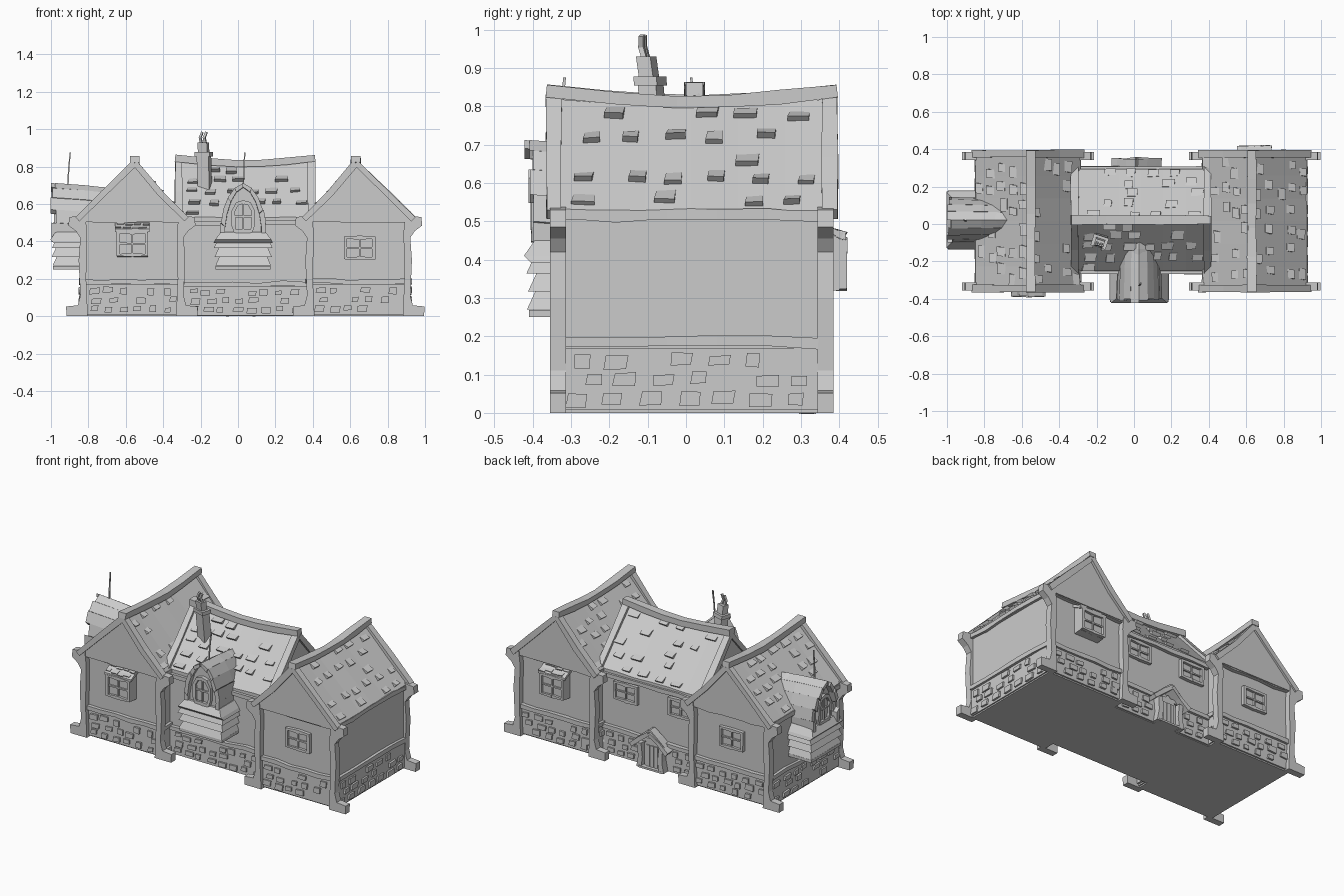
import bpy, bmesh, random
from math import radians
from mathutils import Matrix, Vector as V

if "Cube" in bpy.data.objects:
    bpy.data.objects.remove(bpy.data.objects["Cube"])
random.seed(7)
I = Matrix()
rnd = random.uniform
Y, Z = (0, 1, 0), (0, 0, 1)

def finish(name, bm, M):
    bm.transform(M)
    bmesh.ops.recalc_face_normals(bm, faces=bm.faces)
    me = bpy.data.meshes.new(name)
    bm.to_mesh(me)
    bm.free()
    ob = bpy.data.objects.new(name, me)
    bpy.context.collection.objects.link(ob)

def add_loft(bm, rings):
    rs = [[bm.verts.new(p) for p in r] for r in rings]
    n = len(rs[0])
    for a, b in zip(rs, rs[1:]):
        for i in range(n):
            bm.faces.new((a[i], a[(i + 1) % n], b[(i + 1) % n], b[i]))
    bm.faces.new(rs[0])
    bm.faces.new(rs[-1])

def loft(name, rings, M=I):
    bm = bmesh.new()
    add_loft(bm, rings)
    finish(name, bm, M)

def rect(x0, x1, y0, y1, z):
    return [(x0, y0, z), (x1, y0, z), (x1, y1, z), (x0, y1, z)]

def box(name, x0, x1, y0, y1, z0, z1, M=I):
    loft(name, [rect(x0, x1, y0, y1, z0), rect(x0, x1, y0, y1, z1)], M)

def prism(name, xz, y0, y1, M=I):
    loft(name, [[(x, y, z) for x, z in xz] for y in (y0, y1)], M)

def beam(name, path, w, h, M=I, ref=Z, rough=.15):
    """Hewn square timber swept along a path."""
    P, rings = [V(p) for p in path], []
    for i, p in enumerate(P):
        t = (P[min(i + 1, len(P) - 1)] - P[max(i - 1, 0)]).normalized()
        s = t.cross(V(ref)).normalized()
        u = s.cross(t)
        a, b = w / 2 * rnd(1 - rough, 1 + rough), h / 2 * rnd(1 - rough, 1 + rough)
        rings.append([p + s * a * i_ + u * b * j for i_, j in ((-1, -1), (1, -1), (1, 1), (-1, 1))])
    loft(name, rings, M)

def wavy(a, b, n=5, k=.006):
    a, b = V(a), V(b)
    return [a.lerp(b, i / n) + V((0, 0, rnd(-k, k))) for i in range(n + 1)]

def scatter(name, o, u, v, cols, rows, w, h, t, M=I, keep=.85, wedge=False, skip=None):
    """Loose stones or shingles over the parallelogram o, u, v."""
    o, u, v = V(o), V(u), V(v)
    un, vn = u.normalized(), v.normalized()
    n = un.cross(vn)
    bm = bmesh.new()
    for r in range(rows):
        for c in range(cols):
            if rnd(0, 1) > keep:
                continue
            p = o + u * ((c + .5 + .3 * (r % 2 - .5) + rnd(-.15, .15)) / cols) + v * ((r + .5 + rnd(-.15, .15)) / rows)
            if skip and skip(p):
                continue
            a, b, d = w / 2 * rnd(.7, 1.2), h / 2 * rnd(.8, 1.15), t * rnd(.7, 1.2)
            q = [(-a, -b), (a * rnd(.8, 1), -b * rnd(.8, 1.2)), (a, b), (-a * rnd(.7, 1), b * rnd(.7, 1.1))]
            add_loft(bm, [[p + un * x + vn * y - n * .015 for x, y in q],
                          [p + un * x + vn * y + n * (d if y < 0 or not wedge else .001) for x, y in q]])
    finish(name, bm, M)

def window(M, w, h, arch=0, bars=1):
    """Framed window facing -y with its sill centre at the origin."""
    if arch:
        pts = [(0, 0), (w * .42, .0), (w / 2, h * .2), (w / 2, h * .7), (w * .3, h * .95), (0, h)]
    else:
        pts = [(0, 0), (w / 2, 0), (w / 2, h), (0, h)]
    ring = pts + [(-x, z) for x, z in pts[-2::-1]]
    prism("window_pane", ring[:-1], -.006, .02, M)
    beam("window_frame", [(x, -.006, z) for x, z in ring], .02, .03, M, Y)
    for i in range(bars):
        x = w * ((i + 1) / (bars + 1) - .5)
        beam("window_mullion", [(x, -.006, 0), (x, -.006, h)], .009, .018, M, Y)
    beam("window_crossbar", [(-w / 2, -.006, h * .5), (w / 2, -.006, h * .5)], .009, .018, M, Y)

def roof(name, half, ridge_x, length, eave, ridge, M):
    """Sagging gable roof running along y."""
    rings = []
    for i in range(7):
        k = i / 3 - 1
        z = ridge - .018 * (1 - k * k)
        rings.append([(-half, k * length, eave - .025), (half, k * length, eave - .025), (half, k * length, eave + rnd(-.004, .004)),
                      (ridge_x, k * length, z), (-half, k * length, eave + rnd(-.004, .004))])
    loft(name, rings, M)
    for s in (-1, 1):
        scatter(name + "_shingles", (s * half, -s * length * .93, eave), (0, s * length * 1.86, 0),
                (ridge_x - s * half, 0, ridge - eave - .012), 6, 5, .06, .042, .018, M, .62, True)
        for e in (-1, 1):
            y = e * (length - .005)
            beam(name + "_barge", [(s * (half + .012), y, eave - .012), (s * half * .55, y, eave + (ridge - eave) * .43),
                                   (ridge_x, y, ridge)], .034, .04, M, Y)
    beam(name + "_ridge_beam", [(ridge_x, length * k * 1.04, ridge + .002 + .03 * abs(k) ** 1.5 - .012)
                                for k in (-1, -.6, -.25, .1, .5, 1)], .05, .035, M)

# Two gabled wings, the right one a half turn of the left
def wing(M):
    box("wing_wall", -.265, .265, -.335, .335, 0, .52, M)
    box("wing_stone_base", -.273, .273, -.345, .345, .008, .17, M)
    post = [(.236, 0), (.35, 0), (.352, .052), (.29, .058), (.276, .11), (.285, .3), (.276, .42),
            (.30, .455), (.34, .485), (.335, .53), (.25, .54), (.24, .45), (.245, .2)]
    for e in (-1, 1):
        for s in (-1, 1):
            prism("corner_post", [(s * x, z) for x, z in post], e * .328, e * .37, M)
        for z in (.185, .515):
            beam("wing_cross_beam", wavy((-.25, e * .345, z), (.25, e * .345, z)), .028, .026, M)
            beam("wing_side_beam", wavy((e * .27, -.33, z), (e * .27, .33, z)), .026, .026, M)
        scatter("wing_stones", (-e * -.24 if e > 0 else -.24, e * .345, .015), (-e * .48, 0, 0), (0, 0, .145), 6, 3, .05, .032, .011, M)
        scatter("wing_side_stones", (e * .273, -e * .32, .015), (0, e * .64, 0), (0, 0, .145), 7, 3, .055, .032, .011, M)
    roof("wing_roof", .28, .015, .365, .53, .82, M)
    # Boxed window on one face, flat window on the other
    F = M @ Matrix.Translation((.002, -.335, 0))
    loft("box_window", [[(x, .01, .315), (x, -.05, .32), (x, -.05, .455), (x, .01, .49)] for x in (-.083, .083)], F)
    loft("box_window_lid", [[(x, .01, .485), (x, -.068, .45), (x, -.068, .465), (x, .01, .505)] for x in (-.093, .093)], F)
    scatter("lid_shingles", (-.085, -.066, .465), (.17, 0, 0), (0, .07, .036), 4, 2, .04, .03, .008, F, .9, True)
    window(F @ Matrix.Translation((0, -.05, .328)), .15, .12)
    window(M @ Matrix.Translation((-.005, .335, .31)) @ Matrix.Rotation(radians(180), 4, 'Z'), .15, .11)

LEFT = Matrix.Translation((-.567, .015, 0))
RIGHT = Matrix.Translation((.645, .015, 0)) @ Matrix.Rotation(radians(180), 4, 'Z')
wing(LEFT)
wing(RIGHT)

# Middle range with its ridge running sideways
box("hall_wall", -.31, .39, -.245, .285, 0, .53)
box("hall_stone_base", -.31, .39, -.255, .295, .004, .16)
scatter("hall_front_stones", (-.27, -.255, .012), (.62, 0, 0), (0, 0, .14), 8, 3, .05, .03, .011)
scatter("hall_back_stones", (.35, .295, .012), (-.62, 0, 0), (0, 0, .14), 8, 3, .05, .03, .011,
        skip=lambda p: abs(p.x - .015) < .1)
for y in (-.255, .295):
    beam("hall_sill_beam", wavy((-.29, y, .172), (.37, y, .172)), .028, .024)
    beam("hall_eave_beam", wavy((-.29, y, .5), (.37, y, .5)), .026, .024)
roof("hall_roof", .272, 0, .36, .53, .825, Matrix.Translation((.038, .022, 0)) @ Matrix.Rotation(radians(90), 4, 'Z'))
for x in (-.17, .21):
    window(Matrix.Translation((x, .285, .37)) @ Matrix.Rotation(radians(180), 4, 'Z'), .15, .1)

# Arched oriel bays clad in boards
def oriel(M):
    for k in range(3):
        z, w = .27 + .047 * k, .135 + .004 * k
        o = rnd(-.006, .006)
        loft("oriel_board", [rect(-w - .014, w + .014, -.158 + o, .03, z), rect(-w + .008, w - .008, -.135 + o, .03, z + .05)], M)
    box("oriel_bottom", -.147, .147, -.155, .03, .25, .268, M)
    loft("oriel_sill", [rect(-.158, .158, -.15, .03, .392), rect(-.15, .15, -.168, .03, .41), rect(-.12, .12, -.14, .03, .45)], M)
    half = [(.118, .42), (.118, .5), (.105, .57), (.08, .635), (.045, .685), (0, .712)]
    arch = half + [(-x, z) for x, z in half[-2::-1]]
    prism("oriel_body", [(x * .86, z - .02) for x, z in arch], -.125, .12, M)
    for (x0, z0), (x1, z1) in zip(arch, arch[1:]):
        f, k = -.15 + rnd(-.018, .012), rnd(1, 1.05)
        q = [(x0 * k, z0), (x1 * k, z1), (x1 * .82, z1 - .022), (x0 * .82, z0 - .022)]
        loft("oriel_plank", [[(x * s, y, z - d) for x, z in q]
                             for y, s, d in ((f, 1, 0), (.02, .95, .012), (.18, .86, .03))], M)
    window(M @ Matrix.Translation((0, -.127, .455)), .105, .155, arch=1)
    beam("oriel_spike", [(0, -.075, .69), (.004, -.07, .79), (.008, -.062, .875)], .007, .007, M, Y)

oriel(Matrix.Translation((.028, -.255, 0)))
oriel(Matrix.Translation((-.835, .022, 0)) @ Matrix.Rotation(radians(-90), 4, 'Z'))

# Leaning chimney with two pots
C = Matrix.Translation((-.18, -.085, 0)) @ Matrix.Rotation(radians(-18), 4, 'Z')
for part, a, z0, z1, y0, y1 in (("stack", .033, .66, .86, .01, -.008), ("collar", .042, .855, .878, -.008, -.01),
                                ("top", .026, .875, .93, -.012, -.02)):
    loft("chimney_" + part, [rect(-a, a, y - a * .75, y + a * .75, z) for y, z in ((y0, z0), (y1, z1))], C)
for x in (-.01, .013):
    beam("chimney_pot", [(x, -.02, .925), (x - .004, -.03, .955), (x + .008, -.026, .985)], .013, .013, C, Y)

# Back door under a small gabled hood
D = Matrix.Translation((.015, .295, 0)) @ Matrix.Rotation(radians(180), 4, 'Z')
prism("door", [(-.055, 0), (.055, 0), (.055, .15), (0, .2), (-.055, .15)], -.018, .02, D)
for x in (-.028, 0, .028):
    box("door_batten", x - .011, x + .011, -.024, 0, .008, .145, D)
for s in (-1, 1):
    beam("door_post", [(s * .08, -.022, 0), (s * .068, -.022, .07), (s * .075, -.025, .155)], .03, .04, D, Y)
    beam("door_hood", [(s * .125, -.022, .135), (s * .06, -.025, .19), (0, -.025, .235)], .026, .068, D, Y)
    beam("door_hood_board", [(s * .1, -.02, .165), (s * .05, -.024, .21), (0, -.026, .25)], .018, .052, D, Y)
box("door_step", -.08, .08, -.045, .01, 0, .012, D)
